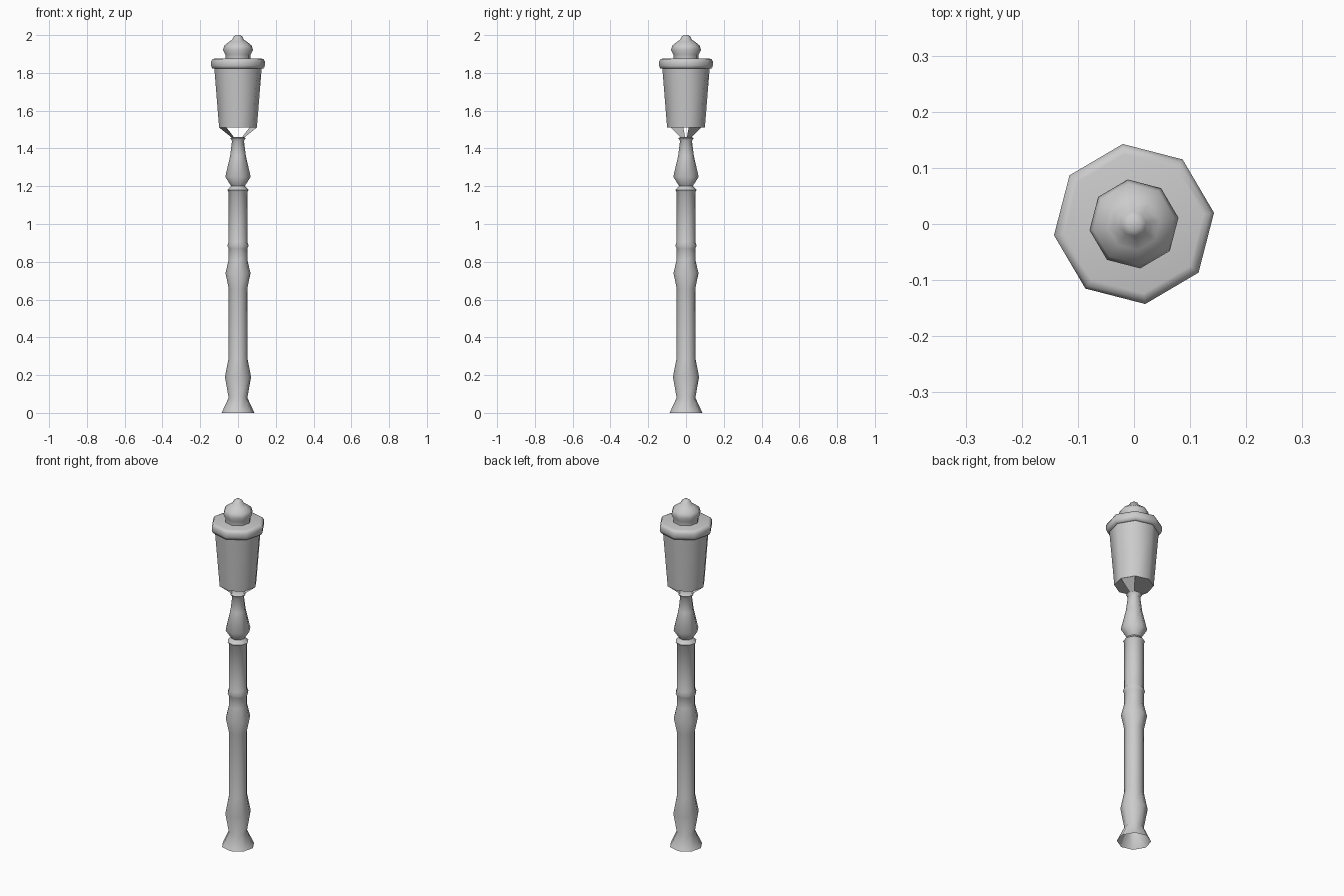
import bpy, bmesh
from math import cos, sin, radians

if "Cube" in bpy.data.objects:
    bpy.data.objects.remove(bpy.data.objects["Cube"])

SIDES = 8
TURN = radians(8)


def lathe(name, profile, close_bottom=False, close_top=False, keep=None):
    """Revolve (radius, z) points into an eight-sided part; keep limits the sides built."""
    bm = bmesh.new()
    rings = []
    for r, z in profile:
        rings.append([bm.verts.new((r * cos(TURN + i * radians(45)),
                                    r * sin(TURN + i * radians(45)), z))
                      for i in range(SIDES)])
    for low, high in zip(rings, rings[1:]):
        for i in (range(SIDES) if keep is None else keep):
            j = (i + 1) % SIDES
            bm.faces.new((low[i], low[j], high[j], high[i]))
    if close_bottom:
        bm.faces.new(rings[0][::-1])
    if close_top:
        bm.faces.new(rings[-1])
    bmesh.ops.delete(bm, geom=[v for v in bm.verts if not v.link_faces], context='VERTS')
    mesh = bpy.data.meshes.new(name)
    bm.to_mesh(mesh)
    bm.free()
    ob = bpy.data.objects.new(name, mesh)
    bpy.context.collection.objects.link(ob)
    bpy.ops.object.select_all(action='DESELECT')
    ob.select_set(True)
    bpy.context.view_layer.objects.active = ob
    bpy.ops.object.shade_smooth_by_angle(angle=radians(60))
    return ob


# Turned post, open underneath
lathe("post", [(0.088, 0), (0.05, 0.08), (0.07, 0.19), (0.05, 0.29),
               (0.05, 0.66), (0.067, 0.74), (0.05, 0.81), (0.05, 0.87),
               (0.057, 0.885), (0.05, 0.905), (0.05, 1.17), (0.057, 1.18),
               (0.036, 1.2), (0.068, 1.25), (0.042, 1.36), (0.032, 1.44),
               (0.042, 1.455), (0.03, 1.46)], close_top=True)

# Two opposite sloping brackets carrying the lantern
lathe("lantern_brackets", [(0.03, 1.455), (0.1, 1.51)], keep=(0, 4))

# Tapered lantern body
lathe("lantern", [(0.101, 1.51), (0.127, 1.83)], close_bottom=True)

# Rounded collar and roof
lathe("lantern_collar", [(0.125, 1.822), (0.138, 1.824), (0.144, 1.838),
                         (0.144, 1.86), (0.137, 1.873), (0.125, 1.876)],
      close_bottom=True, close_top=True)

# Finial
lathe("finial", [(0.068, 1.872), (0.068, 1.898), (0.08, 1.922), (0.073, 1.945),
                 (0.047, 1.965), (0.032, 1.975), (0.022, 1.993), (0.012, 2.0)],
      close_top=True)
